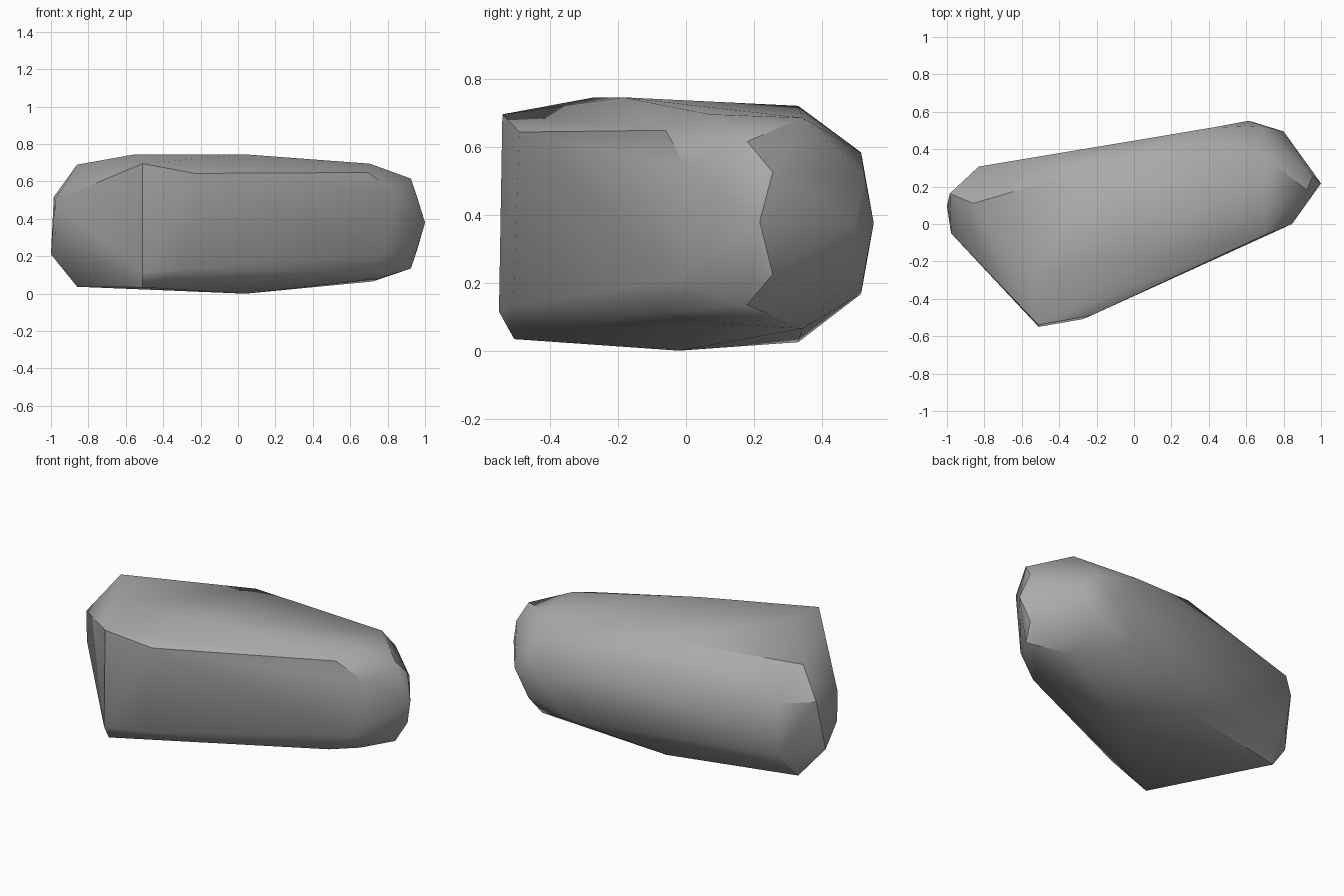
import bpy
import bmesh
import math

cube = bpy.data.objects.get("Cube")
if cube:
    bpy.data.objects.remove(cube, do_unlink=True)

HEIGHT = 0.75


def flat_material(name, colour):
    material = bpy.data.materials.new(name)
    material.use_nodes = True
    material.diffuse_color = colour
    shader = next(n for n in material.node_tree.nodes if n.type == "BSDF_PRINCIPLED")
    shader.inputs["Base Color"].default_value = colour
    shader.inputs["Roughness"].default_value = 0.9
    return material


def both_halves(corners):
    """Repeat corners of the upper half in the lower half of the stone."""
    return corners + [(x, y, HEIGHT - z) for x, y, z in corners]


# Worn crown and underside
crown = [(-.86, .11, .69), (-.55, -.27, .745), (.035, -.185, .745),
         (-.11, .33, .72), (.705, .07, .695)]
underside = [(-.86, .157, .037), (.04, -.02, 0), (-.1, .33, .025),
             (.75, .095, .08)]

# Broad front face with its chipped near edge
front_face = [(-.51, -.54, .695), (-.51, -.55, .115), (-.51, -.505, .034),
              (-.23, -.49, .643), (-.27, -.508, .132),
              (.695, -.06, .648), (.66, -.073, .11),
              (.845, 0, .54), (.79, -.025, .21)]

# Rounded end, matching above and below its middle
rounded_end = both_halves([(.925, .18, .615), (.955, .255, .525),
                           (.72, .343, .685), (.415, .515, .583),
                           (.685, .525, .515)])
end_tips = [(1, .217, .38), (.615, .552, .375), (.8, .495, .375)]

# Narrow end and back edge
narrow_end = [(-.985, .163, .517), (-.978, -.05, .5), (-.975, -.05, .32),
              (-1, .095, .21), (-.83, .307, .52), (-.83, .307, .21)]

# Wrap the chipped corners in one faceted skin
bm = bmesh.new()
for group in (crown, underside, front_face, rounded_end, end_tips, narrow_end):
    for corner in group:
        bm.verts.new(corner)
hull = bmesh.ops.convex_hull(bm, input=bm.verts[:])
leftovers = {v for v in hull["geom_interior"] + hull["geom_unused"]
             if isinstance(v, bmesh.types.BMVert) and v.is_valid}
bmesh.ops.delete(bm, geom=list(leftovers), context="VERTS")
bmesh.ops.dissolve_limit(bm, angle_limit=math.radians(1.5),
                         verts=bm.verts[:], edges=bm.edges[:])
bmesh.ops.recalc_face_normals(bm, faces=bm.faces[:])

mesh = bpy.data.meshes.new("boulder")
bm.to_mesh(mesh)
bm.free()
boulder = bpy.data.objects.new("boulder", mesh)
bpy.context.collection.objects.link(boulder)
mesh.materials.append(flat_material("stone grey", (.4, .4, .4, 1)))

# Soft shading over shallow facets, crisp on the strong breaks
bpy.ops.object.select_all(action="DESELECT")
boulder.select_set(True)
bpy.context.view_layer.objects.active = boulder
bpy.ops.object.shade_smooth_by_angle(angle=math.radians(35))
